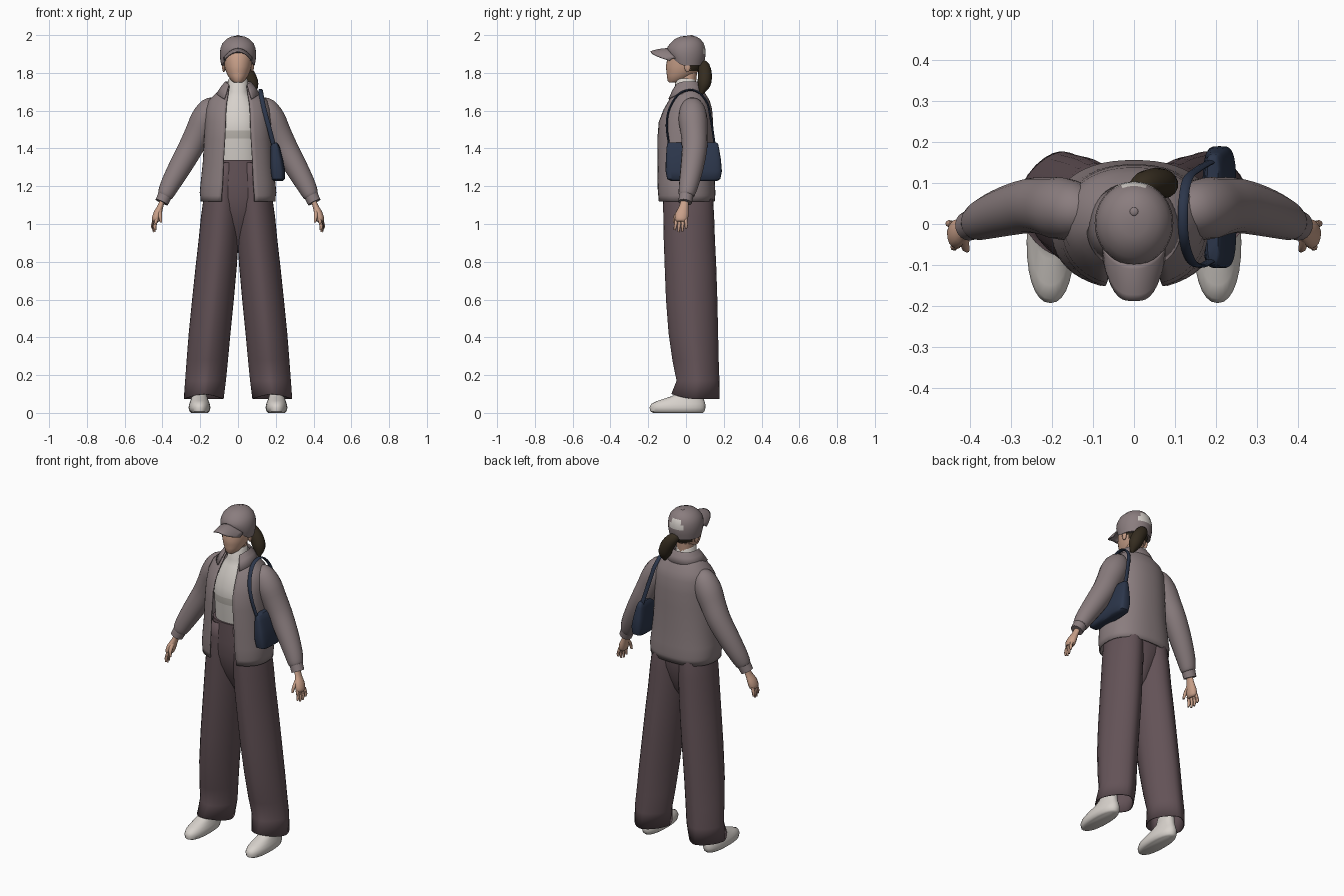
import bpy, bmesh, math
from mathutils import Vector


def material(name, rgb):
    m = bpy.data.materials.new(name)
    m.diffuse_color = (*rgb, 1)
    return m


JACKET = material("mauve_grey", (0.255, 0.205, 0.21))
TROUSER = material("plum_brown", (0.125, 0.085, 0.095))
CREAM = material("cream", (0.68, 0.64, 0.60))
STRIPE = material("stone_stripe", (0.48, 0.45, 0.41))
SKIN = material("skin", (0.58, 0.35, 0.25))
NAVY = material("navy", (0.025, 0.037, 0.07))
HAIR = material("dark_hair", (0.035, 0.025, 0.014))


def finish(name, bm, mats, rule=None, thick=0, angle=45):
    """Turn a bmesh into a shaded object; rule picks a material from the face centre."""
    me = bpy.data.meshes.new(name)
    bm.to_mesh(me)
    bm.free()
    ob = bpy.data.objects.new(name, me)
    bpy.context.collection.objects.link(ob)
    for m in mats:
        me.materials.append(m)
    if rule:
        for f in me.polygons:
            f.material_index = rule(f.center)
    bpy.ops.object.select_all(action='DESELECT')
    ob.select_set(True)
    bpy.context.view_layer.objects.active = ob
    bpy.ops.object.shade_smooth_by_angle(angle=math.radians(angle))
    if thick:
        mod = ob.modifiers.new("thickness", 'SOLIDIFY')
        mod.thickness = thick
        mod.offset = -1
    return ob


def skin_rings(bm, rows, closed, caps):
    vs = [[bm.verts.new(c) for c in row] for row in rows]
    n = len(vs[0])
    for a, b in zip(vs, vs[1:]):
        for j in range(n if closed else n - 1):
            k = (j + 1) % n
            bm.faces.new((a[j], a[k], b[k], b[j]))
    if caps:
        bm.faces.new(vs[0][::-1])
        bm.faces.new(vs[-1])


def power(v, p):
    return math.copysign(abs(v) ** p, v)


def loft(name, rings, mats, n=28, p=0.9, caps=True, rule=None, thick=0, open_front=False, angle=45):
    """Rings from low to high: (z, x centre, x radius, y front, y back, front lift, gap).
    p sets the squareness, either one value or a (first, last) pair blended over the rings."""
    p0, p1 = p if isinstance(p, tuple) else (p, p)
    rows = []
    for i, ring in enumerate(rings):
        z, xc, rx, yf, yb, lift, gap = (tuple(ring) + (0, 0))[:7]
        q = p0 + (p1 - p0) * i / (len(rings) - 1)
        t0 = math.asin((gap / rx) ** (1 / q)) if open_front else 0
        row = []
        for j in range(n):
            t = t0 + (2 * math.pi - 2 * t0) * j / (n - 1 if open_front else n)
            s, c = math.sin(t), math.cos(t)
            row.append((xc + rx * power(s, q), (yf + yb) / 2 - (yb - yf) / 2 * power(c, q),
                        z + lift * max(0, c) ** 2))
        rows.append(row)
    bm = bmesh.new()
    skin_rings(bm, rows, not open_front, caps and not open_front)
    return finish(name, bm, mats, rule, thick, angle)


def tube(name, pts, mat, n=14, ref=(0, 1, 0), flat=1.0, steps=3):
    """Smooth tube through (x, y, z, radius); radius runs along ref, radius*flat across it."""
    P = [Vector(q) for q in pts]
    E = [2 * P[0] - P[1]] + P + [2 * P[-1] - P[-2]]
    path = []
    for i in range(1, len(E) - 2):
        a, b, c, d = E[i - 1:i + 3]
        for k in range(steps):
            t = k / steps
            path.append(0.5 * (2 * b + (c - a) * t + (2 * a - 5 * b + 4 * c - d) * t * t
                               + (3 * b - a - 3 * c + d) * t ** 3))
    path.append(P[-1])
    rows = []
    for i, q in enumerate(path):
        T = (path[min(i + 1, len(path) - 1)] - path[max(i - 1, 0)]).to_3d().normalized()
        u = Vector(ref)
        u = (u - T * u.dot(T)).normalized()
        v = T.cross(u)
        angs = [2 * math.pi * j / n for j in range(n)]
        rows.append([q.to_3d() + u * q[3] * math.cos(w) + v * q[3] * flat * math.sin(w) for w in angs])
    bm = bmesh.new()
    skin_rings(bm, rows, True, True)
    bmesh.ops.recalc_face_normals(bm, faces=bm.faces)
    return finish(name, bm, [mat])


def ball(name, loc, size, mat):
    bm = bmesh.new()
    bmesh.ops.create_uvsphere(bm, u_segments=12, v_segments=8, radius=1)
    bmesh.ops.scale(bm, vec=size, verts=bm.verts)
    bmesh.ops.translate(bm, vec=loc, verts=bm.verts)
    return finish(name, bm, [mat])


# Shirt with turtleneck and a darker chest band
loft("shirt", [(1.28, 0, .12, -.10, .09), (1.36, 0, .12, -.112, .09), (1.452, 0, .122, -.12, .09),
               (1.495, 0, .122, -.125, .09), (1.55, 0, .12, -.12, .09), (1.62, 0, .105, -.098, .09),
               (1.67, 0, .075, -.075, .075), (1.70, 0, .055, -.06, .055), (1.763, 0, .052, -.057, .052),
               (1.77, 0, .047, -.052, .048)],
     [CREAM, STRIPE], rule=lambda c: int(1.452 < c.z < 1.495))

# Trousers: hips blending into two wide creased legs
loft("trouser_hips", [(.86, 0, .016, .0, .04), (.93, 0, .05, -.04, .088), (1.0, 0, .09, -.078, .114),
                      (1.07, 0, .14, -.104, .132), (1.14, 0, .172, -.117, .138), (1.22, 0, .163, -.121, .13),
                      (1.31, 0, .14, -.119, .112), (1.338, 0, .138, -.119, .112)], [TROUSER])

# z, inner x, outer x, front y, back y, front lift
LEG = [(.074, .076, .287, -.078, .177, .026), (.17, .064, .28, -.05, .177), (.28, .053, .272, -.072, .173),
       (.42, .04, .261, -.092, .17), (.6, .022, .243, -.106, .166), (.78, .006, .224, -.113, .16),
       (.92, -.004, .208, -.118, .153), (1.04, -.01, .196, -.12, .149), (1.14, -.012, .182, -.122, .143),
       (1.24, -.01, .16, -.122, .125), (1.325, -.005, .138, -.118, .105)]
SHOE = [(0, .043, -.172, .088), (.008, .053, -.189, .098), (.028, .058, -.193, .103), (.048, .054, -.183, .102),
        (.064, .048, -.15, .097), (.085, .041, -.085, .09), (.105, .037, -.04, .086), (.15, .036, -.02, .08)]

for s, side in ((-1, "right"), (1, "left")):
    loft(side + "_trouser_leg", [(r[0], s * (r[1] + r[2]) / 2, (r[2] - r[1]) / 2) + r[3:] for r in LEG],
         [TROUSER], p=(1.24, 1.0), caps=False, thick=.006, angle=35)
    # Shoes
    loft(side + "_shoe", [(r[0], s * .204) + r[1:] for r in SHOE], [CREAM])

    # Jacket sleeves and cuffs
    tube(side + "_sleeve", [(s * .105, .03, 1.632, .04), (s * .14, .033, 1.61, .066), (s * .175, .037, 1.555, .076),
                            (s * .212, .043, 1.48, .071), (s * .252, .045, 1.40, .067), (s * .308, .032, 1.30, .061),
                            (s * .358, .015, 1.21, .052), (s * .383, .003, 1.158, .043), (s * .389, .001, 1.146, .035)],
         JACKET, n=18)
    tube(side + "_cuff", [(s * .385, .002, 1.155, .038), (s * .404, -.005, 1.115, .036)], JACKET, n=18)

    # Hands with gently forward-curled fingers
    tube(side + "_palm", [(s * .4, -.006, 1.125, .021), (s * .412, -.012, 1.09, .025), (s * .426, -.02, 1.055, .034),
                          (s * .435, -.026, 1.025, .034), (s * .438, -.027, 1.012, .024)], SKIN, flat=.65)
    for k in range(4):
        y = -.052 + .017 * k
        tip = (.968, .957, .96, .975)[k]
        x = .434 + .004 * k
        tube(f"{side}_finger_{k}", [(s * (x - .003), y, 1.025, .009), (s * (x + .006), y - .004 + .002 * k, .99, .0085),
                                    (s * (x + .004), y - .008 + .003 * k, tip, .0055)], SKIN, n=8)
    tube(side + "_thumb", [(s * .415, -.032, 1.07, .013), (s * .412, -.056, 1.04, .01),
                           (s * .407, -.064, 1.008, .006)], SKIN, n=8)
    # Ears
    ball(side + "_ear", (s * .075, .008, 1.83), (.009, .016, .026), SKIN)

# Open jacket body with gathered hem
loft("jacket_body", [(1.118, 0, .198, -.153, .152, 0, .088), (1.15, 0, .2, -.156, .155, 0, .088),
                     (1.165, 0, .203, -.158, .156, 0, .086), (1.22, 0, .198, -.16, .153, 0, .082),
                     (1.32, 0, .187, -.16, .147, 0, .078), (1.45, 0, .18, -.16, .146, 0, .07),
                     (1.54, 0, .176, -.152, .144, 0, .066), (1.61, 0, .172, -.126, .138, -.005, .064),
                     (1.655, 0, .155, -.103, .125, -.01, .06), (1.695, 0, .115, -.084, .1, -.015, .054),
                     (1.74, 0, .068, -.065, .072, -.025, .048)],
     [JACKET], n=44, p=(.82, .95), thick=.008, open_front=True)
# Turned-down collar with lower front points
loft("jacket_collar", [(1.69, 0, .116, -.112, .102, -.042, .072), (1.728, 0, .09, -.09, .088, -.035, .058),
                       (1.755, 0, .068, -.07, .07, -.03, .047), (1.735, 0, .06, -.062, .063, -.025, .045)],
     [JACKET], n=36, thick=.006, open_front=True)

# Head, with hair behind the ears, and neck
tube("neck", [(0, .005, 1.73, .046), (0, .012, 1.82, .048)], SKIN)
loft("head", [(1.748, 0, .02, -.088, -.04), (1.759, 0, .035, -.098, .0), (1.785, 0, .054, -.101, .04),
              (1.81, 0, .065, -.104, .07), (1.832, 0, .071, -.107, .082), (1.88, 0, .078, -.098, .088),
              (1.93, 0, .078, -.085, .085), (1.97, 0, .05, -.05, .055)],
     [SKIN, HAIR], p=1, rule=lambda c: int(c.y > .02 and c.z > 1.8))
tube("ponytail", [(.0, .078, 1.852, .022), (.025, .096, 1.83, .032), (.055, .1, 1.785, .037),
                  (.075, .095, 1.735, .033), (.084, .08, 1.688, .008)], HAIR, flat=1.05)

# Cap crown with a pale rear opening
loft("cap_crown", [(1.838, 0, .088, -.088, .092, .065), (1.87, 0, .094, -.098, .1, .045),
                   (1.90, 0, .096, -.1, .104, .024), (1.93, 0, .093, -.097, .102, .008), (1.958, 0, .082, -.082, .093),
                   (1.98, 0, .06, -.058, .075), (1.992, 0, .035, -.03, .054), (1.997, 0, .01, .008, .03)],
     [JACKET, CREAM], n=36, p=1,
     rule=lambda c: int(c.y > .07 and 1.9 < c.z < 1.958 and abs(c.x) < (.045 if c.z < 1.93 else .034)))
ball("cap_button", (0, .03, 1.995), (.011, .011, .005), JACKET)

# Curved cap brim
bm = bmesh.new()
rows = []
for i in range(7):
    v = i / 6
    row = []
    for j in range(17):
        u = -1 + j / 8
        y_in = -.095 * math.sqrt(1 - (.8 * u) ** 2)
        y_out = -.188 + .1 * abs(u) ** 3.2
        row.append((.077 * u, y_in + (y_out - y_in) * v, 1.931 - .016 * v * v - .05 * u * u))
    rows.append(row)
skin_rings(bm, rows[::-1], False, False)
finish("cap_brim", bm, [JACKET], thick=.006)

# Shoulder bag and strap
loft("shoulder_bag", [(1.228, .212, .026, -.08, .165), (1.238, .211, .037, -.1, .182), (1.28, .209, .041, -.108, .19),
                      (1.34, .203, .036, -.107, .185), (1.4, .197, .027, -.103, .175), (1.425, .193, .02, -.1, .17),
                      (1.432, .192, .014, -.09, .16)], [NAVY], n=36, p=.5)
tube("bag_strap", [(.188, -.09, 1.42, .012), (.162, -.102, 1.52, .012), (.138, -.088, 1.61, .012),
                   (.122, -.035, 1.69, .012), (.12, .045, 1.707, .012), (.13, .108, 1.65, .012),
                   (.154, .132, 1.55, .012), (.188, .152, 1.42, .012)], NAVY, n=8, ref=(1, 0, 0), flat=.45, steps=5)
